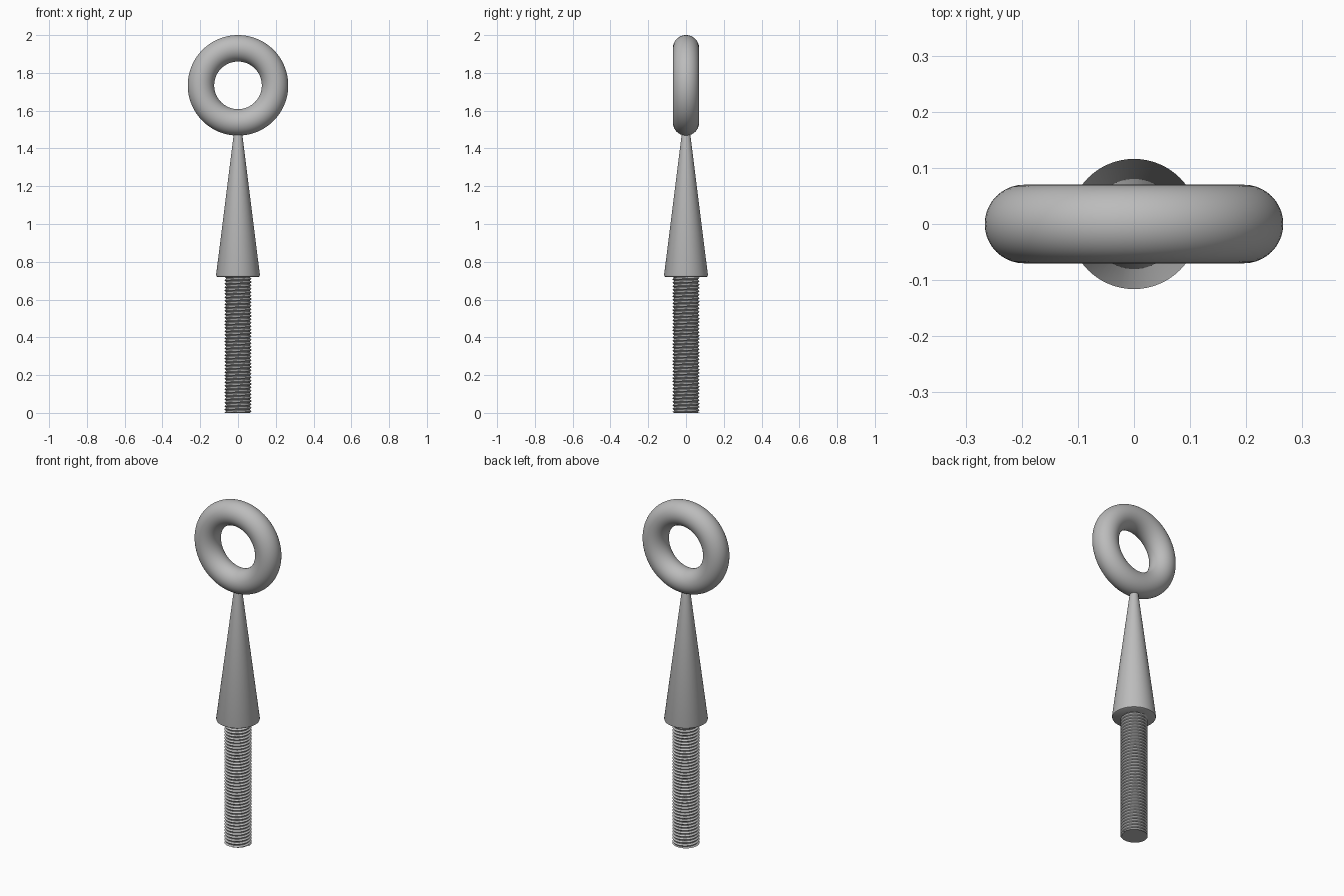
import bpy, bmesh, math

cube = bpy.data.objects.get("Cube")
if cube:
    bpy.data.objects.remove(cube)

steel = bpy.data.materials.new("grey_steel")
steel.use_nodes = True
grey = (0.5, 0.5, 0.5, 1)
steel.diffuse_color = grey
steel.node_tree.nodes["Principled BSDF"].inputs["Base Color"].default_value = grey

THREAD_TOP = 0.72
RING_Z, RING_R, RING_TUBE = 1.734, 0.196, 0.07


def finish(obj, name, angle=35):
    obj.name = name
    obj.data.materials.append(steel)
    bpy.ops.object.select_all(action='DESELECT')
    obj.select_set(True)
    bpy.context.view_layer.objects.active = obj
    bpy.ops.object.shade_smooth_by_angle(angle=math.radians(angle))


def from_bmesh(bm, name, angle=35):
    bmesh.ops.recalc_face_normals(bm, faces=bm.faces)
    mesh = bpy.data.meshes.new(name)
    bm.to_mesh(mesh)
    bm.free()
    obj = bpy.data.objects.new(name, mesh)
    bpy.context.collection.objects.link(obj)
    finish(obj, name, angle)


def lathe(name, profile, sides=64):
    """Spin a (radius, height) profile around the z axis."""
    bm = bmesh.new()
    verts = [bm.verts.new((r, 0, z)) for r, z in profile]
    edges = [bm.edges.new(pair) for pair in zip(verts, verts[1:])]
    bmesh.ops.spin(bm, geom=verts + edges, axis=(0, 0, 1), cent=(0, 0, 0),
                   angle=math.tau, steps=sides)
    bmesh.ops.remove_doubles(bm, verts=bm.verts, dist=1e-5)
    from_bmesh(bm, name)


# Eye ring
bpy.ops.mesh.primitive_torus_add(major_radius=RING_R, minor_radius=RING_TUBE,
                                 major_segments=96, minor_segments=40,
                                 location=(0, 0, RING_Z),
                                 rotation=(math.pi / 2, 0, 0))
finish(bpy.context.object, "eye_ring")

# Tapered shank with a slightly rounded lower rim
lathe("tapered_shank", [(0, THREAD_TOP), (0.109, THREAD_TOP), (0.114, 0.723),
                        (0.116, 0.73), (0.022, 1.48), (0, 1.48)])

# Solid core inside the thread
lathe("bolt_core", [(0, 0), (0.064, 0), (0.064, THREAD_TOP), (0, THREAD_TOP)])


# Helical V-thread, trimmed flat at both ends
def thread(name, root, crest, pitch, sides=40):
    bm = bmesh.new()
    turns = math.ceil(THREAD_TOP / pitch) + 2
    rails = ([], [])
    for i in range(turns * sides + 1):
        a = math.tau * i / sides
        for rail, r, lift in zip(rails, (root, crest), (0, pitch / 2)):
            z = pitch * (i / sides - 1) + lift
            z = min(max(z, 0), THREAD_TOP)
            rail.append(bm.verts.new((r * math.cos(a), r * math.sin(a), z)))
    low, high = rails
    for i in range(turns * sides):
        bm.faces.new((low[i], low[i + 1], high[i + 1], high[i]))
        j = i + sides
        if j + 1 < len(low):
            bm.faces.new((high[i], high[i + 1], low[j + 1], low[j]))
    bmesh.ops.dissolve_degenerate(bm, edges=bm.edges, dist=1e-6)
    from_bmesh(bm, name, 30)


thread("bolt_thread", 0.062, 0.072, 0.018)
